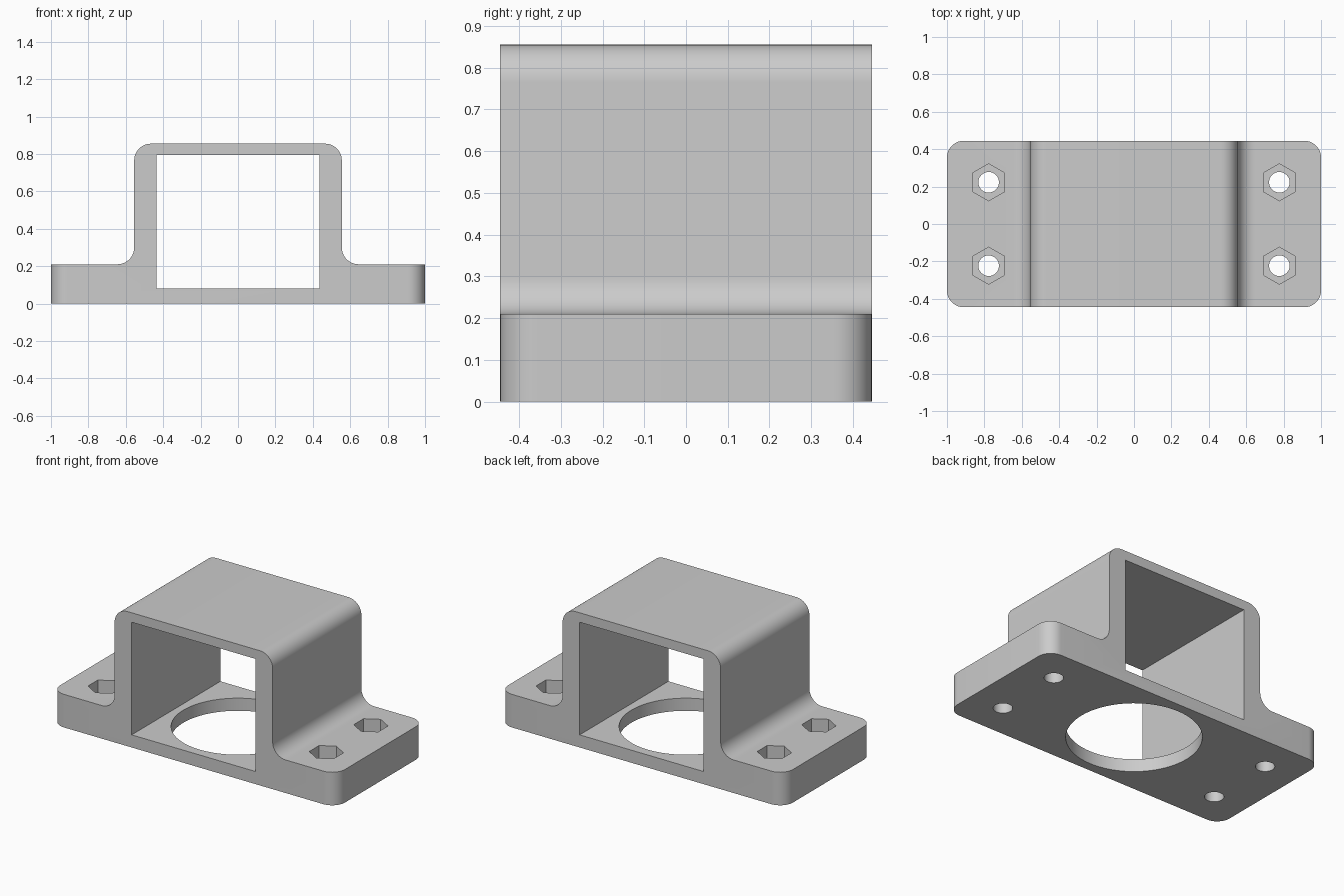
import bpy, bmesh, math

if "Cube" in bpy.data.objects:
    bpy.data.objects.remove(bpy.data.objects["Cube"], do_unlink=True)

HALF_X, HALF_Y = 1.0, 0.445
FLANGE_TOP, TOP = 0.21, 0.855
HOUSING_X = 0.555
RADIUS = 0.09

grey = bpy.data.materials.new("light grey plastic")
grey.use_nodes = True
colour = (0.6, 0.6, 0.6, 1)
grey.diffuse_color = colour
grey.node_tree.nodes["Principled BSDF"].inputs["Base Color"].default_value = colour

# Bracket body: hat-shaped profile extruded front to back
half = [(HALF_X, 0), (HALF_X, FLANGE_TOP), (HOUSING_X, FLANGE_TOP), (HOUSING_X, TOP)]
profile = half + [(-x, z) for x, z in reversed(half)]
bm = bmesh.new()
face = bm.faces.new([bm.verts.new((x, -HALF_Y, z)) for x, z in profile])
extruded = bmesh.ops.extrude_face_region(bm, geom=[face])["geom"]
moved = [g for g in extruded if isinstance(g, bmesh.types.BMVert)]
bmesh.ops.translate(bm, verts=moved, vec=(0, 2 * HALF_Y, 0))
bmesh.ops.recalc_face_normals(bm, faces=bm.faces[:])


def is_rounded(edge):
    """Housing edges running front to back, and the upright flange corners."""
    a, b = (v.co for v in edge.verts)
    along_y = abs(a.y - b.y) > 0.1 and abs(abs(a.x) - HOUSING_X) < 0.01
    upright = abs(a.z - b.z) > 0.1 and min(abs(a.x), abs(b.x)) > 0.9
    return along_y or upright


bmesh.ops.bevel(bm, geom=[e for e in bm.edges if is_rounded(e)], offset=RADIUS,
                offset_type='OFFSET', segments=12, profile=0.5, affect='EDGES')
mesh = bpy.data.meshes.new("bracket_body")
bm.to_mesh(mesh)
bm.free()
body = bpy.data.objects.new("bracket_body", mesh)
bpy.context.collection.objects.link(body)
mesh.materials.append(grey)


def cut(cutter, name):
    """Subtract the cutter from the body, then discard it."""
    cutter.name = name
    cutter.hide_render = True
    cutter.data.materials.append(grey)
    bpy.context.view_layer.objects.active = body
    mod = body.modifiers.new(name, 'BOOLEAN')
    mod.operation, mod.solver, mod.object = 'DIFFERENCE', 'EXACT', cutter
    bpy.ops.object.modifier_apply(modifier=name)
    bpy.data.objects.remove(cutter, do_unlink=True)


def cut_round(name, x, y, radius, low, high, sides=48):
    bpy.ops.mesh.primitive_cylinder_add(vertices=sides, radius=radius, depth=high - low,
                                        location=(x, y, (low + high) / 2))
    cut(bpy.context.object, name)


# Square tunnel through the housing
bpy.ops.mesh.primitive_cube_add(size=1, location=(0, 0, 0.4375))
bpy.context.object.scale = (0.87, 1.2, 0.715)
cut(bpy.context.object, "tunnel_cutter")

# Large round opening in the floor
cut_round("floor_opening_cutter", 0, 0, 0.385, -0.1, 0.2, 96)

# Bolt holes with hexagonal nut pockets
for x in (-0.777, 0.777):
    for y in (-0.223, 0.223):
        cut_round("bolt_hole_cutter", x, y, 0.055, -0.1, 0.4)
        cut_round("nut_pocket_cutter", x, y, 0.099, 0.09, 0.4, 6)

bpy.ops.object.select_all(action='DESELECT')
body.select_set(True)
bpy.context.view_layer.objects.active = body
bpy.ops.object.shade_smooth_by_angle(angle=math.radians(30))
